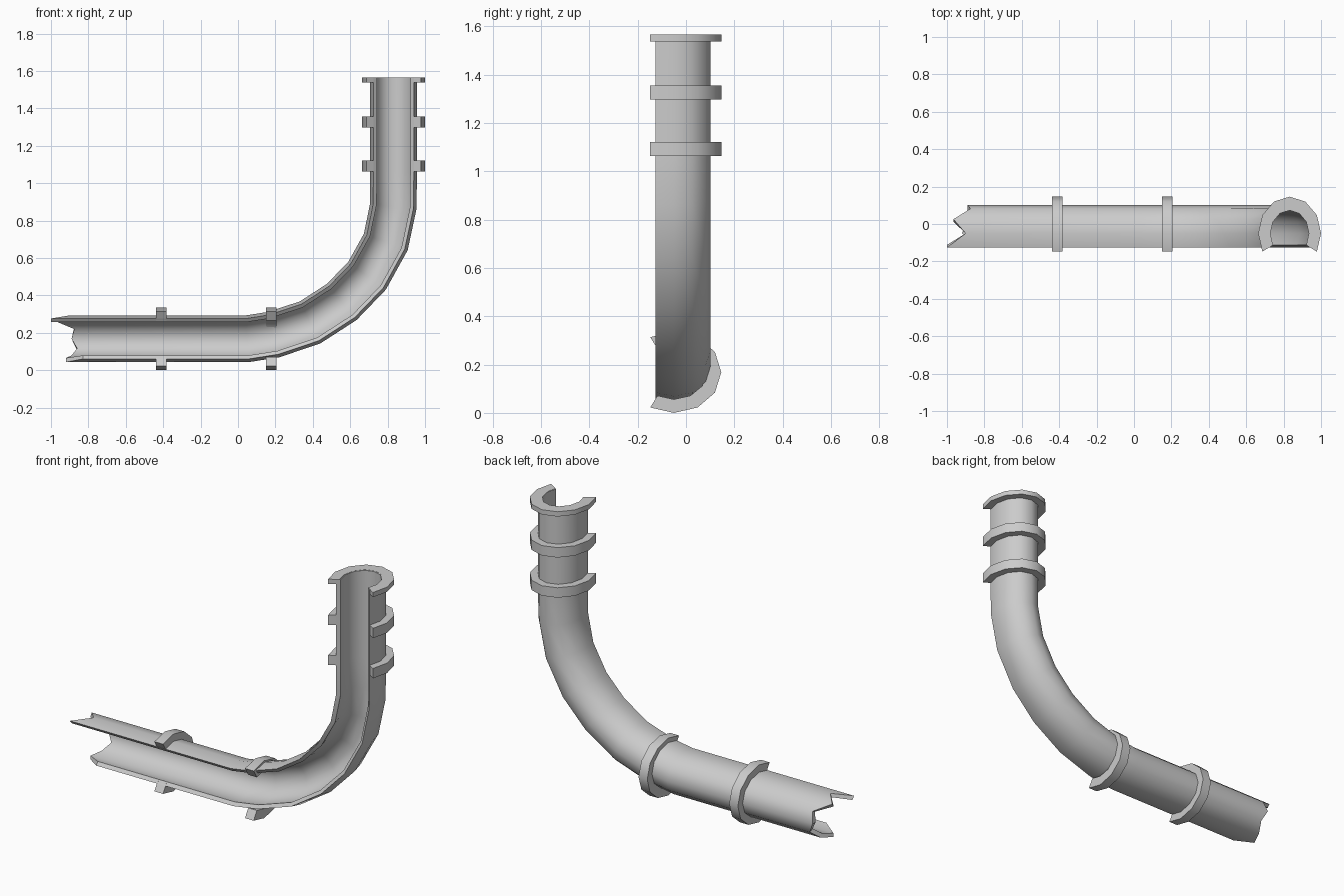
import bpy, bmesh, math
from mathutils import Vector

if "Cube" in bpy.data.objects:
    bpy.data.objects.remove(bpy.data.objects["Cube"])

ANGLES = [math.radians(a) for a in range(-30, 211, 30)]   # C-shaped section, open to the front
CY = -0.05


def open_tube(name, path, outer, inner, start_x=None):
    """Sweep a thick open elliptical section along an (x, z) path."""
    pts = [Vector((x, 0, z)) for x, z in path]
    bm = bmesh.new()
    rows = []
    for i, p in enumerate(pts):
        a = (p - pts[i - 1]).normalized() if i else Vector()
        b = (pts[i + 1] - p).normalized() if i < len(pts) - 1 else Vector()
        t = (a + b).normalized()
        n = Vector((-t.z, 0, t.x))
        row = []
        for (rn, ry), order in ((outer, 1), (inner, -1)):
            for k in range(len(ANGLES))[::order]:
                ang = ANGLES[k]
                co = p + n * rn * math.cos(ang)
                co.y = CY + ry * math.sin(ang)
                if i == 0 and start_x:
                    co.x = start_x[k]
                row.append(bm.verts.new(co))
        rows.append(row)
    m = len(rows[0])
    for r, s in zip(rows, rows[1:]):
        for j in range(m):
            bm.faces.new((r[j], r[(j + 1) % m], s[(j + 1) % m], s[j]))
    for row in (rows[0], rows[-1]):
        for j in range(m // 2 - 1):
            bm.faces.new((row[j], row[j + 1], row[m - 2 - j], row[m - 1 - j]))
    bmesh.ops.recalc_face_normals(bm, faces=bm.faces)
    me = bpy.data.meshes.new(name)
    bm.to_mesh(me)
    bm.free()
    ob = bpy.data.objects.new(name, me)
    bpy.context.collection.objects.link(ob)
    bpy.ops.object.select_all(action='DESELECT')
    ob.select_set(True)
    bpy.context.view_layer.objects.active = ob
    bpy.ops.object.shade_smooth_by_angle(angle=math.radians(40))
    return ob


# Bent half pipe with a jagged broken left end
CX, CZ = 0.832, 0.168
path = [(-0.9, CZ), (0.05, CZ), (0.19, 0.19), (0.385, 0.255), (0.555, 0.365),
        (0.69, 0.505), (0.79, 0.685), (0.83, 0.875), (CX, 1.06), (CX, 1.564)]
jagged = [-1.0, -0.90, -0.965, -0.875, -0.89, -0.86, -0.89, -0.92, -0.83]
open_tube("broken_pipe", path, (0.125, 0.152), (0.103, 0.123), jagged)

# Collars on the horizontal run
for i, x in enumerate((-0.41, 0.177)):
    open_tube(f"lower_collar_{i + 1}", [(x - 0.028, CZ), (x + 0.028, CZ)],
              (0.168, 0.196), (0.112, 0.136))

# Collars and end flange on the upright run
for name, z0, z1 in (("upper_collar_1", 1.062, 1.12), ("upper_collar_2", 1.297, 1.355),
                     ("end_flange", 1.537, 1.565)):
    open_tube(name, [(CX, z0), (CX, z1)], (0.168, 0.196), (0.108, 0.130))
